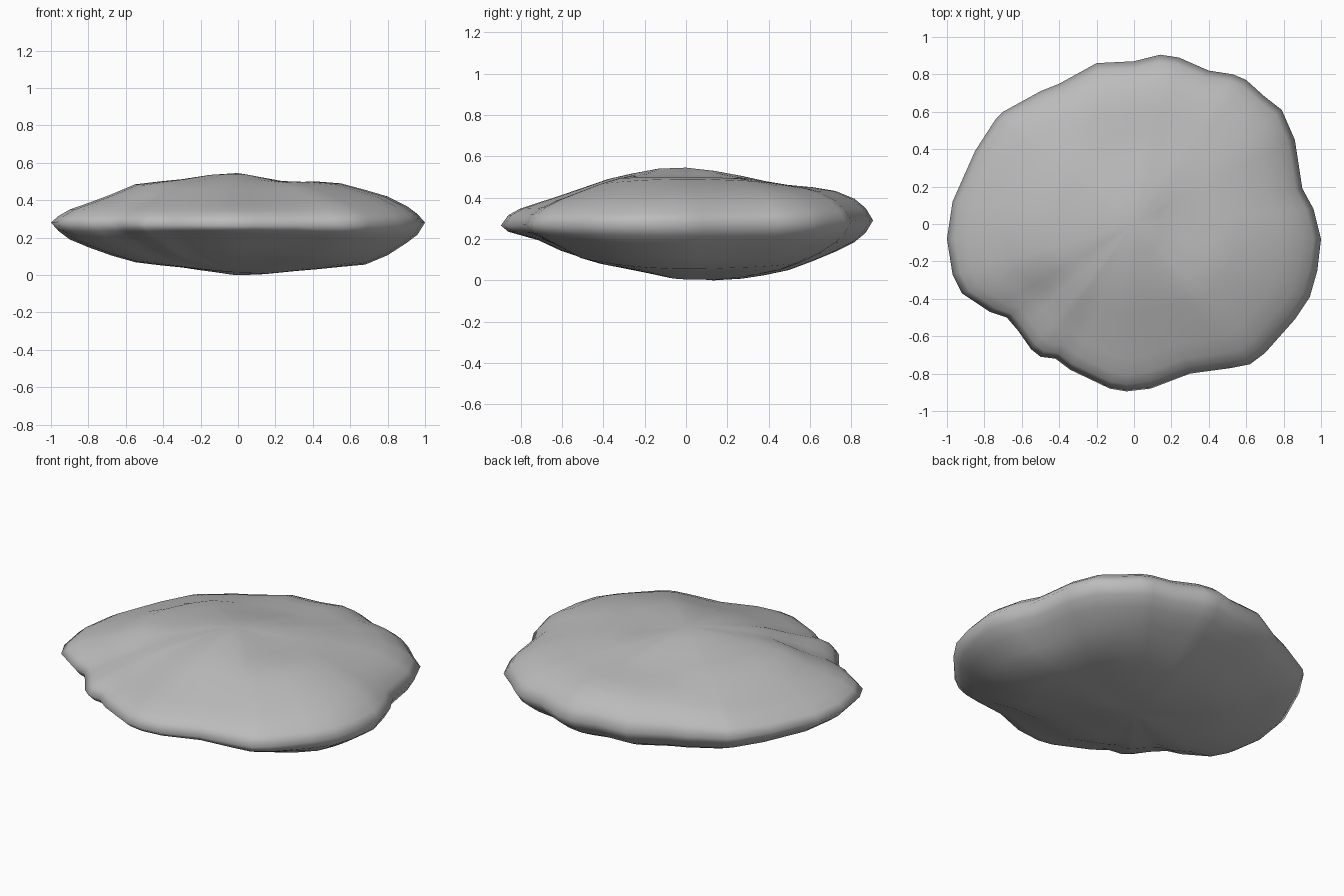
import bpy, bmesh, math

if "Cube" in bpy.data.objects:
    bpy.data.objects.remove(bpy.data.objects["Cube"])

# Rim outline seen from above, counter-clockwise
RIM = [(1, -.08), (.96, .08), (.90, .19), (.86, .45), (.79, .61), (.70, .68), (.60, .77),
       (.53, .80), (.40, .82), (.24, .89), (.14, .905), (0, .87), (-.20, .86), (-.40, .75),
       (-.50, .71), (-.70, .60), (-.74, .56), (-.85, .39), (-.97, .12), (-1, -.08),
       (-.97, -.27), (-.92, -.37), (-.77, -.47), (-.68, -.50), (-.62, -.57), (-.55, -.67),
       (-.50, -.71), (-.42, -.72), (-.34, -.78), (-.13, -.88), (-.04, -.895), (.09, -.88),
       (.30, -.80), (.52, -.77), (.62, -.75), (.70, -.69), (.86, -.51), (.94, -.39), (.98, -.25)]

# Ring positions from centre to rim, and heights along the four main directions
RINGS = [.15, .30, .42, .55, .68, .80, .90, .96, 1]
TOP = {
    "right": [.512, .492, .50, .49, .455, .42, .37, .325, .28],
    "left": [.535, .512, .50, .485, .43, .385, .35, .315, .28],
    "front": [.54, .515, .49, .45, .41, .375, .345, .315, .265],
    "back": [.53, .505, .48, .46, .45, .432, .395, .35, .29]}
BOTTOM = {
    "right": [.005, .02, .03, .043, .055, .105, .17, .215, .28],
    "left": [.025, .04, .052, .068, .105, .148, .19, .235, .28],
    "front": [.03, .06, .083, .105, .145, .195, .22, .235, .265],
    "back": [.0, .008, .025, .05, .095, .14, .185, .23, .29]}


def height(table, i, x, y):
    """Blend the side profiles by direction."""
    w = x * x / (x * x + y * y)
    return (w * table["right" if x > 0 else "left"][i]
            + (1 - w) * table["back" if y > 0 else "front"][i])


def shell(bm, table, centre_z, rim, flip):
    """Build one half of the stone from its centre out to the shared rim."""
    n = len(rim)
    rings = [[bm.verts.new((x * t, y * t, height(table, i, x, y))) for x, y in RIM]
             for i, t in enumerate(RINGS[:-1])] + [rim]
    centre = bm.verts.new((0, 0, centre_z))
    for k in range(n):
        m = (k + 1) % n
        faces = [(centre, rings[0][k], rings[0][m])]
        faces += [(a[k], b[k], b[m], a[m]) for a, b in zip(rings, rings[1:])]
        for f in faces:
            bm.faces.new(f[::-1] if flip else f)


# Flat, smooth stone
bm = bmesh.new()
rim = [bm.verts.new((x, y, height(TOP, -1, x, y))) for x, y in RIM]
shell(bm, TOP, .545, rim, False)
shell(bm, BOTTOM, .012, rim, True)
bmesh.ops.recalc_face_normals(bm, faces=bm.faces)
mesh = bpy.data.meshes.new("flat_stone")
bm.to_mesh(mesh)
bm.free()
stone = bpy.data.objects.new("flat_stone", mesh)
bpy.context.collection.objects.link(stone)
for p in mesh.polygons:
    p.use_smooth = True

# Stone colour
grey = bpy.data.materials.new("stone_grey")
grey.diffuse_color = (.5, .5, .5, 1)
grey.use_nodes = True
grey.node_tree.nodes["Principled BSDF"].inputs["Base Color"].default_value = grey.diffuse_color
mesh.materials.append(grey)
